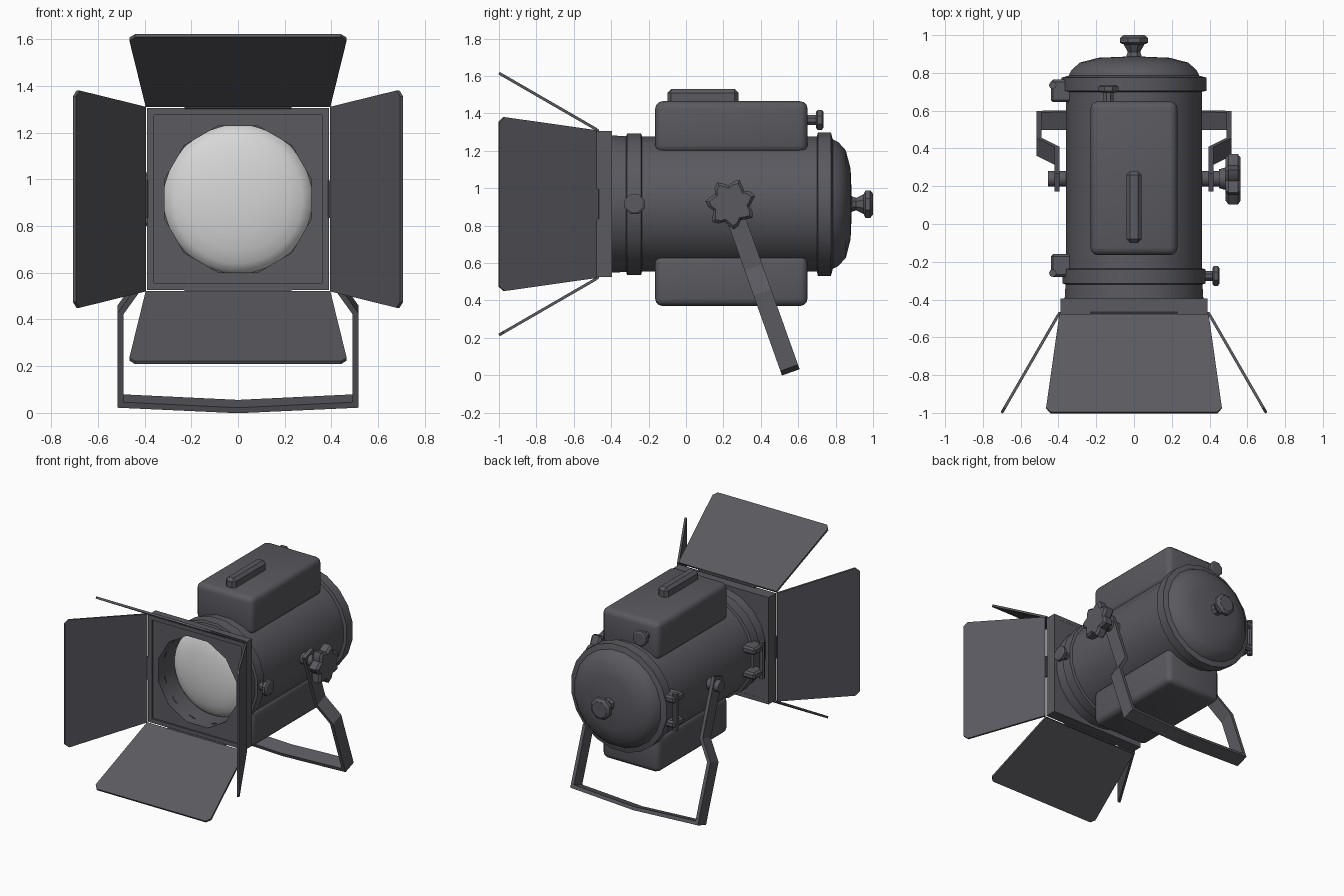
import bpy, bmesh
from math import sin, cos, pi, radians, sqrt
from mathutils import Matrix, Vector

if "Cube" in bpy.data.objects:
    bpy.data.objects.remove(bpy.data.objects["Cube"])


def material(name, color):
    m = bpy.data.materials.new(name)
    m.use_nodes = True
    m.diffuse_color = color
    m.node_tree.nodes["Principled BSDF"].inputs["Base Color"].default_value = color
    return m


METAL = material("dark grey metal", (0.1, 0.1, 0.115, 1))
GLASS = material("pale grey lens", (0.68, 0.68, 0.68, 1))
AXIS = Vector((0, 0, 0.915))      # the lamp barrel runs along y at this height
TILT = radians(19.6)              # backward lean of the yoke


def finish(name, bm, mat=METAL, matrix=None, bevel=0, segments=2, smooth=True):
    bmesh.ops.recalc_face_normals(bm, faces=bm.faces)
    if bevel:
        bmesh.ops.bevel(bm, geom=bm.edges[:], offset=bevel, segments=segments,
                        profile=0.5, affect='EDGES')
    if matrix:
        bm.transform(matrix)
    mesh = bpy.data.meshes.new(name)
    bm.to_mesh(mesh)
    bm.free()
    mesh.materials.append(mat)
    ob = bpy.data.objects.new(name, mesh)
    bpy.context.collection.objects.link(ob)
    if smooth:
        bpy.ops.object.select_all(action='DESELECT')
        ob.select_set(True)
        bpy.context.view_layer.objects.active = ob
        bpy.ops.object.shade_smooth_by_angle(angle=radians(32))
    return ob


def lathe(name, profile, place, sides=16, offset=0.5, mat=METAL, shape=None):
    """Revolve (radius, depth) pairs around y; shape(index, angle) scales the radius."""
    bm = bmesh.new()
    rings = []
    for i, (r, y) in enumerate(profile):
        ring = []
        for k in range(sides):
            a = 2 * pi * (k + offset) / sides
            s = r * (shape(i, a) if shape else 1)
            ring.append(bm.verts.new((s * cos(a), y, s * sin(a))))
        rings.append(ring)
    for lower, upper in zip(rings, rings[1:]):
        for k in range(sides):
            n = (k + 1) % sides
            bm.faces.new((lower[k], lower[n], upper[n], upper[k]))
    bmesh.ops.remove_doubles(bm, verts=bm.verts, dist=0.0001)
    return finish(name, bm, mat, place)


def box(name, lo, hi, bevel=0, segments=2):
    lo, hi = Vector(lo), Vector(hi)
    bm = bmesh.new()
    bmesh.ops.create_cube(bm, size=1)
    size = hi - lo
    bm.transform(Matrix.Translation((lo + hi) / 2) @ Matrix.Diagonal((*size, 1)))
    return finish(name, bm, bevel=bevel, segments=segments)


def prism(name, outline, thickness, matrix):
    """Extrude an xy outline both ways along z."""
    bm = bmesh.new()
    face = bm.faces.new([bm.verts.new((x, y, -thickness / 2)) for x, y in outline])
    new = bmesh.ops.extrude_face_region(bm, geom=[face])["geom"]
    bmesh.ops.translate(bm, vec=(0, 0, thickness),
                        verts=[v for v in new if isinstance(v, bmesh.types.BMVert)])
    return finish(name, bm, matrix=matrix, smooth=False)


def side_axis(y, z=AXIS.z, sign=1):
    """Place a lathe so that its depth points out along +x or -x."""
    return Matrix.Translation((0, y, z)) @ Matrix.Rotation(-sign * pi / 2, 4, 'Z')


barrel_place = Matrix.Translation(AXIS)

# Barrel with front collar, rear flange and domed back
lathe("barrel", [(0.32, -0.40), (0.372, -0.40), (0.367, -0.32), (0.383, -0.315), (0.383, -0.24),
                 (0.365, -0.235), (0.365, 0.70), (0.388, 0.705), (0.388, 0.775), (0.35, 0.785),
                 (0.335, 0.815), (0.29, 0.855), (0.19, 0.88), (0, 0.888)], barrel_place, sides=20)

# Square front frame with a round opening and tunnel
SQUARE_RINGS = 5


def square_to_round(i, a):
    return 1 / max(abs(cos(a)), abs(sin(a))) if i < SQUARE_RINGS else 1


lathe("front_frame", [(0.36, -0.395), (0.39, -0.395), (0.39, -0.48), (0.36, -0.48),
                      (0.36, -0.468), (0.325, -0.468), (0.325, -0.20)],
      barrel_place, sides=12, shape=square_to_round)
lathe("frame_back", [(0.36, -0.395), (0.36, -0.396), (0.33, -0.396)], barrel_place, sides=12,
      shape=lambda i, a: square_to_round(0, a) if i < 2 else 1)

# Domed lens
lathe("lens", [(0.33, -0.27)] + [(0.32 * cos(t * pi / 12), -0.27 - 0.09 * sin(t * pi / 12))
                                 for t in range(7)], barrel_place, sides=32, mat=GLASS)

# Four barn door flaps: tapered plates opened thirty degrees
HINGE, TIP, LENGTH, CUT = 0.395, 0.47, 0.6, 0.03
half = [(HINGE, 0), (TIP - 0.005, LENGTH - CUT), (TIP - CUT, LENGTH)]
flap_outline = half + [(-x, y) for x, y in reversed(half)]
for i, side in enumerate(("top", "left", "bottom", "right")):
    turn = barrel_place @ Matrix.Rotation(i * pi / 2, 4, 'Y')
    # outline y runs forward along the frame's -y and outward along z
    open_flap = Matrix.Translation((0, -0.48, 0.4)) @ Matrix.Rotation(radians(-30), 4, 'X') \
        @ Matrix.Rotation(pi, 4, 'Z')
    prism(side + "_flap", flap_outline, 0.015, turn @ open_flap)
    bm = bmesh.new()
    bmesh.ops.create_cone(bm, cap_ends=True, segments=8, radius1=0.01, radius2=0.01,
                          depth=0.46 if i % 2 == 0 else 0.16)
    finish(side + "_flap_hinge", bm, matrix=turn @ Matrix.Translation((0, -0.475, 0.394))
           @ Matrix.Rotation(pi / 2, 4, 'Y'))

# Upper and lower housings, with carry handle
box("upper_housing", (-0.23, -0.165, 1.19), (0.23, 0.65, 1.465), 0.04, 3)
box("lower_housing", (-0.23, -0.165, 0.37), (0.23, 0.65, 0.64), 0.04, 3)
box("carry_handle", (-0.04, -0.10, 1.44), (0.04, 0.28, 1.53), 0.02, 1)


# Small turned knobs
def small_knob(name, start, neck, end, place, r=0.057):
    lathe(name, [(0, start), (0.028, start), (0.028, neck), (r * 0.8, neck), (r, neck + 0.008),
                 (r, end - 0.008), (r * 0.8, end), (0, end)], place, sides=8)


small_knob("focus_knob", 0.35, 0.415, 0.452, side_axis(-0.275))
small_knob("housing_knob", 0.64, 0.695, 0.735, Matrix.Translation((-0.135, 0, 1.365)))
lathe("rear_knob", [(0, 0.87), (0.05, 0.87), (0.036, 0.91), (0.058, 0.95), (0.08, 0.96),
                    (0.08, 0.985), (0.06, 1.0), (0, 1.0)], barrel_place, sides=8)

# Yoke: a bent strap, mirrored, leaning back from the pivots
T, WIDTH = 0.025, 0.1
outer = [(0.42, 0.06), (0.42, -0.36), (0.515, -0.50), (0.515, -0.93), (0, -0.955)]
inner = [(0, -0.955 + T), (0.515 - T, -0.93 + T), (0.515 - T, -0.505),
         (0.42 - T, -0.365), (0.42 - T, 0.06)]
right_half = outer[:-1]
strap = right_half[::-1] + inner[::-1]
strap = [(0, -0.955)] + right_half[::-1] + inner[::-1][:-1] + [(0, -0.955 + T)]
yoke_place = Matrix.Translation((0, 0.24, AXIS.z)) @ Matrix.Rotation(TILT, 4, 'X') \
    @ Matrix.Rotation(pi / 2, 4, 'X')
for sign, side in ((1, "left"), (-1, "right")):
    prism(side + "_yoke_half", [(sign * x, z) for x, z in strap], WIDTH, yoke_place)

# Yoke pivots and the lobed tightening knob
for sign, side in ((1, "left"), (-1, "right")):
    lathe(side + "_pivot", [(0, 0.35), (0.042, 0.35), (0.042, 0.455), (0, 0.455)],
          side_axis(0.24, sign=sign), sides=12)
LOBES = 7
lathe("tightening_knob", [(0, 0.45), (0.05, 0.45), (0.06, 0.485), (0.115, 0.485), (0.135, 0.50),
                          (0.135, 0.55), (0.115, 0.565), (0, 0.565)],
      side_axis(0.24), sides=LOBES * 4,
      shape=lambda i, a: 1 if i < 3 else 0.88 + 0.14 * cos(LOBES * (a - 0.08)))

# Latch hinges on the right: paired brackets joined by an upright pin
for y, lean, place in ((0.70, 1, "rear"), (-0.225, -1, "front")):
    for z, level in ((AXIS.z - 0.09, "lower"), (AXIS.z + 0.09, "upper")):
        box(f"{place}_{level}_bracket", (-0.44, y - 0.055, z - 0.025),
            (-0.33, y + 0.065, z + 0.025), 0.012, 1)
    bm = bmesh.new()
    bmesh.ops.create_cone(bm, cap_ends=True, segments=8, radius1=0.02, radius2=0.02, depth=0.27)
    finish(place + "_latch_pin", bm,
           matrix=Matrix.Translation((-0.43, y + lean * 0.035, AXIS.z)))
